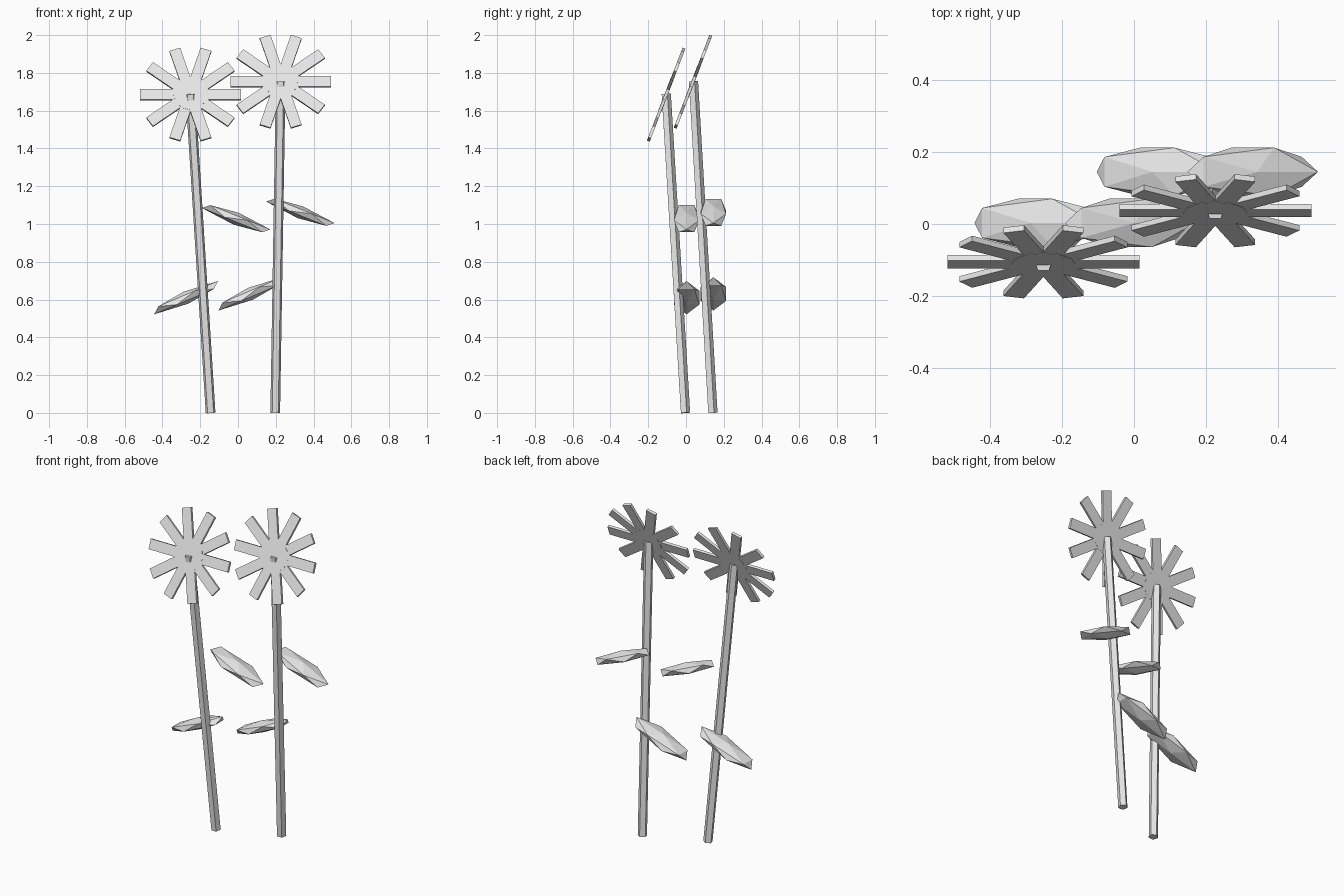
import bpy, bmesh, math
from mathutils import Matrix, Vector

cube = bpy.data.objects.get("Cube")
if cube:
    bpy.data.objects.remove(cube, do_unlink=True)

GREY = (0.8, 0.8, 0.8, 1.0)
grey = bpy.data.materials.new("plain_grey")
grey.use_nodes = True
grey.diffuse_color = GREY
grey.node_tree.nodes["Principled BSDF"].inputs["Base Color"].default_value = GREY


def finish(name, bm, matrix):
    mesh = bpy.data.meshes.new(name)
    bm.to_mesh(mesh)
    bm.free()
    mesh.materials.append(grey)
    obj = bpy.data.objects.new(name, mesh)
    obj.matrix_world = matrix
    bpy.context.collection.objects.link(obj)
    return obj


# Five-sided stem leaning from its foot to the flower centre
def stem(name, foot, top, radius=0.027):
    foot, top = Vector(foot), Vector(top)
    axis = top - foot
    bm = bmesh.new()
    bmesh.ops.create_cone(bm, cap_ends=True, segments=5, radius1=radius,
                          radius2=radius, depth=axis.length,
                          matrix=Matrix.Rotation(math.radians(90), 4, 'Z'))
    # keep a corner of the pentagon pointing backwards
    back = max(bm.verts, key=lambda v: v.co.y).co
    turn = math.pi / 2 - math.atan2(back.y, back.x)
    bm.transform(Matrix.Rotation(turn, 4, 'Z'))
    lean = Vector((0, 0, 1)).rotation_difference(axis).to_matrix().to_4x4()
    finish(name, bm, Matrix.Translation((foot + top) / 2) @ lean)


# Flower head: round disc with ten bar petals, tipped back to face upwards
def flower(name, centre, petals=10, reach=0.267, inner=0.075, width=0.06, thick=0.016):
    place = Matrix.Translation(centre) @ Matrix.Rotation(math.radians(90 - 21), 4, 'X')
    bm = bmesh.new()
    for i in range(petals):
        bar = (Matrix.Rotation(math.tau * i / petals, 4, 'Z')
               @ Matrix.Translation(((reach + inner) / 2, 0, 0))
               @ Matrix.Diagonal((reach - inner, width, thick, 1)))
        bmesh.ops.create_cube(bm, size=1, matrix=bar)
    finish(name + "_petals", bm, place)
    bm = bmesh.new()
    bmesh.ops.create_cone(bm, cap_ends=True, segments=12, radius1=0.09,
                          radius2=0.09, depth=thick + 0.002)
    finish(name + "_disc", bm, place)


# Faceted leaf: a stretched, flattened icosahedron tilted sideways
def leaf(name, centre, tilt):
    bm = bmesh.new()
    bmesh.ops.create_icosphere(bm, subdivisions=1, radius=1)
    bm.transform(Matrix.Diagonal((0.212, 0.079, 0.034, 1)))
    finish(name, bm, Matrix.Translation(centre)
           @ Matrix.Rotation(math.radians(tilt), 4, 'Y'))


# Right-hand plant
stem("right_stem", (-0.145, -0.005, 0), (-0.252, -0.107, 1.688))
flower("right_flower", (-0.252, -0.105, 1.685))
leaf("right_upper_leaf", (-0.01, 0.003, 1.028), 22)
leaf("right_lower_leaf", (-0.275, 0.003, 0.61), -23)

# Left-hand plant
stem("left_stem", (0.197, 0.14, 0), (0.226, 0.037, 1.755))
flower("left_flower", (0.226, 0.037, 1.753))
leaf("left_upper_leaf", (0.33, 0.145, 1.062), 22)
leaf("left_lower_leaf", (0.065, 0.145, 0.63), -23)
